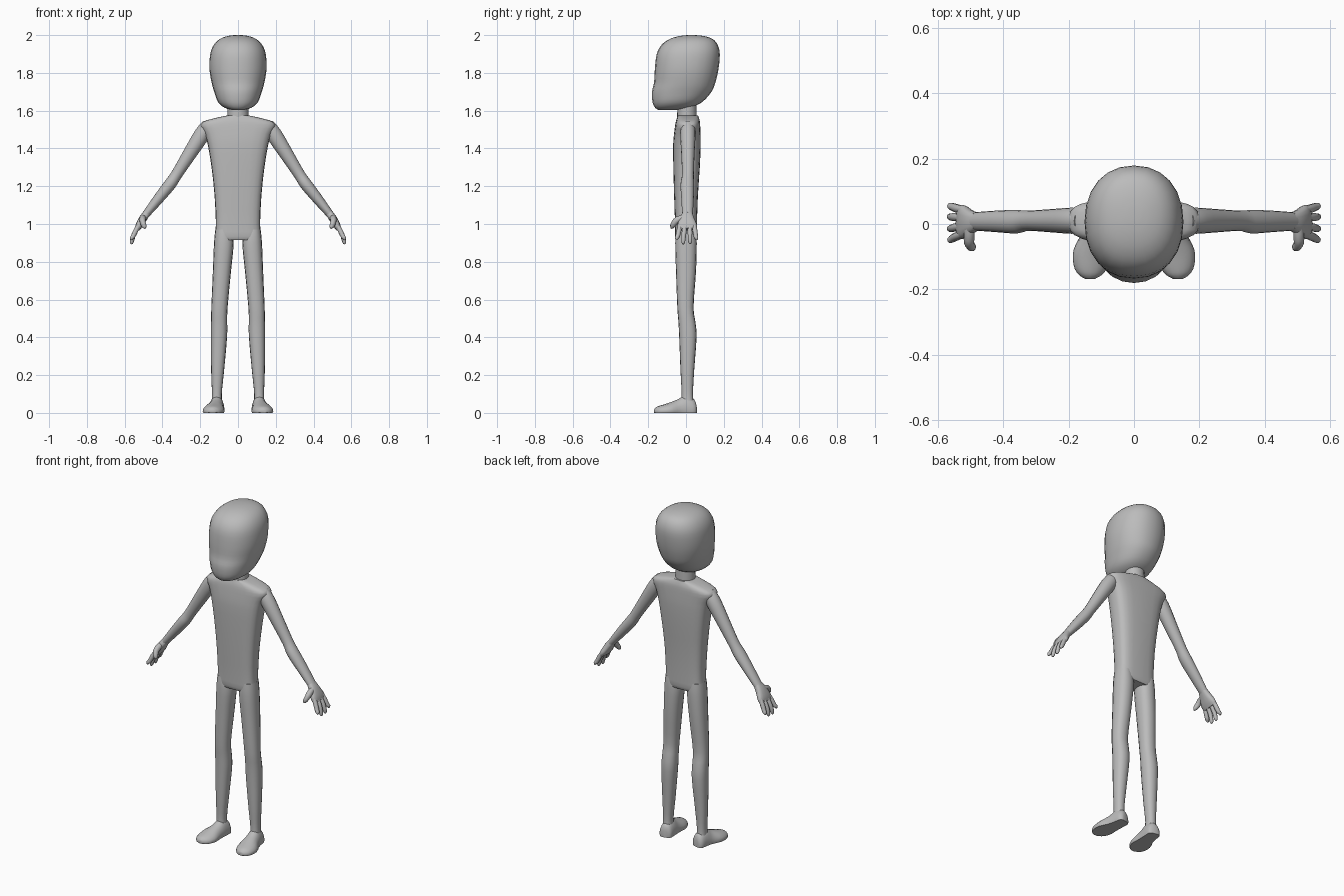
import bpy, bmesh, math
from mathutils import Vector

skin = bpy.data.materials.new("plain_grey")
skin.diffuse_color = (0.5, 0.5, 0.5, 1)


def refine(rings, steps):
    """Catmull-Rom interpolation between neighbouring sections."""
    out = []
    for i in range(len(rings) - 1):
        p0, p1 = rings[max(i - 1, 0)], rings[i]
        p2, p3 = rings[i + 1], rings[min(i + 2, len(rings) - 1)]
        for s in range(steps):
            t = s / steps
            out.append([0.5 * (2 * b + (c - a) * t + (2 * a - 5 * b + 4 * c - d) * t * t
                               + (3 * b - a - 3 * c + d) * t ** 3)
                        for a, b, c, d in zip(p0, p1, p2, p3)])
    return out + [list(rings[-1])]


def loft(name, rings, ref=None, sides=20, n=2.0, steps=3, mirror=False, floor=None):
    """Skin sections (x, y, z, half width, half depth); level ones unless ref is given."""
    rings = refine(rings, steps)
    pts = [Vector(r[:3]) for r in rings]
    bm = bmesh.new()
    loops = []
    for i, r in enumerate(rings):
        u, v = Vector((1, 0, 0)), Vector((0, 1, 0))
        if ref:
            d = (pts[min(i + 1, len(pts) - 1)] - pts[max(i - 1, 0)]).normalized()
            v = Vector(ref)
            v = (v - d * v.dot(d)).normalized()
            u = v.cross(d)
        loop = []
        for k in range(sides):
            t = 2 * math.pi * k / sides
            c, s = math.cos(t), math.sin(t)
            c = math.copysign(abs(c) ** (2 / n), c)
            s = math.copysign(abs(s) ** (2 / n), s)
            p = pts[i] + u * r[3] * c + v * r[4] * s
            if floor is not None:
                p.z = max(p.z, floor)
            loop.append(bm.verts.new(p))
        loops.append(loop)
    for a, b in zip(loops, loops[1:]):
        for k in range(sides):
            m = (k + 1) % sides
            bm.faces.new((a[k], a[m], b[m], b[k]))
    bm.faces.new(loops[0][::-1])
    bm.faces.new(loops[-1])
    bmesh.ops.recalc_face_normals(bm, faces=bm.faces)
    me = bpy.data.meshes.new(name)
    bm.to_mesh(me)
    bm.free()
    me.materials.append(skin)
    ob = bpy.data.objects.new(name, me)
    bpy.context.collection.objects.link(ob)
    if mirror:
        ob.modifiers.new("mirror", 'MIRROR')
    bpy.ops.object.select_all(action='DESELECT')
    ob.select_set(True)
    bpy.context.view_layer.objects.active = ob
    bpy.ops.object.shade_smooth_by_angle(angle=math.radians(50))
    return ob


# head: height, front y, back y, half width
head = [(1.604, -0.145, -0.05, 0.03), (1.615, -0.163, 0.02, 0.07), (1.645, -0.177, 0.085, 0.105),
        (1.70, -0.180, 0.135, 0.126), (1.75, -0.169, 0.156, 0.14), (1.82, -0.165, 0.172, 0.151),
        (1.90, -0.155, 0.179, 0.147), (1.95, -0.128, 0.167, 0.127), (1.98, -0.085, 0.14, 0.095),
        (1.995, -0.035, 0.095, 0.055), (2.0, 0.01, 0.05, 0.02)]
loft("head", [(0, (f + b) / 2, z, w, (b - f) / 2) for z, f, b, w in head], sides=24, n=2.2)

# neck
loft("neck", [(0, 0.005, 1.55, 0.056, 0.052), (0, 0.005, 1.67, 0.054, 0.05)], steps=1)

# torso with sloping shoulders
loft("torso", [(0, 0.0, 0.915, 0.118, 0.05), (0, 0.0, 0.935, 0.122, 0.057), (0, 0.0, 1.0, 0.117, 0.058),
               (0, 0.0, 1.15, 0.124, 0.063), (0, 0.003, 1.3, 0.14, 0.07), (0, 0.005, 1.42, 0.16, 0.073),
               (0, 0.007, 1.48, 0.178, 0.07), (0, 0.009, 1.525, 0.2, 0.066),
               (0, 0.01, 1.55, 0.165, 0.062), (0, 0.01, 1.574, 0.06, 0.054)], n=3.2, steps=2, sides=24)

# legs
loft("legs", [(0.078, 0, 0.97, 0.042, 0.052), (0.075, 0, 0.90, 0.052, 0.057), (0.085, 0, 0.75, 0.048, 0.053),
              (0.098, -0.003, 0.56, 0.043, 0.043), (0.1, 0.005, 0.48, 0.043, 0.045),
              (0.101, 0.01, 0.40, 0.043, 0.046), (0.108, 0.007, 0.22, 0.034, 0.036),
              (0.112, 0.007, 0.10, 0.026, 0.03), (0.112, 0.008, 0.04, 0.03, 0.035)],
     sides=16, mirror=True, n=2.3)

# feet, splayed slightly and flat underneath
loft("feet", [(0.106, 0.054, 0.012, 0.018, 0.03), (0.108, 0.042, 0.012, 0.036, 0.06),
              (0.112, 0.0, 0.012, 0.04, 0.08), (0.118, -0.04, 0.01, 0.045, 0.062),
              (0.128, -0.09, 0.008, 0.058, 0.045), (0.133, -0.13, 0.008, 0.052, 0.033),
              (0.134, -0.155, 0.008, 0.036, 0.024), (0.134, -0.168, 0.008, 0.015, 0.012)],
     ref=(0, 0, 1), sides=16, mirror=True, floor=0.0)

# arms
loft("arms", [(0.155, 0.01, 1.525, 0.035, 0.035), (0.19, 0.01, 1.475, 0.042, 0.04),
              (0.26, 0.01, 1.365, 0.036, 0.035), (0.325, 0.01, 1.262, 0.03, 0.031),
              (0.36, 0.007, 1.21, 0.032, 0.036), (0.42, 0.008, 1.135, 0.028, 0.033),
              (0.488, 0.008, 1.05, 0.02, 0.028)], ref=(0, 1, 0), sides=16, mirror=True)

# palms
loft("palms", [(0.482, 0.008, 1.058, 0.019, 0.027), (0.502, 0.006, 1.03, 0.021, 0.038),
               (0.522, 0.006, 0.995, 0.019, 0.052), (0.534, 0.008, 0.972, 0.013, 0.05)],
     ref=(0, 1, 0), sides=16, mirror=True, n=2.6)

# fingers: base y, tip y, tip height
for i, (y0, y1, z) in enumerate([(-0.03, -0.05, 0.915), (-0.006, -0.015, 0.893),
                                 (0.02, 0.022, 0.895), (0.043, 0.056, 0.915)]):
    path = [(0.522, 0, 1.0, 0.011), (0.541, 0.35, 0.965, 0.013), (0.555, 0.7, 0.935, 0.012),
            (0.563, 0.95, z + 0.01, 0.010), (0.565, 1, z, 0.004)]
    loft(f"finger_{i + 1}", [(x, y0 + (y1 - y0) * t, h, r, r) for x, t, h, r in path],
         ref=(0, 1, 0), sides=10, steps=2, mirror=True)

# thumbs
loft("thumbs", [(0.502, -0.01, 1.035, 0.016, 0.016), (0.505, -0.045, 1.022, 0.018, 0.017),
                (0.503, -0.062, 1.005, 0.016, 0.015), (0.496, -0.072, 0.988, 0.013, 0.013),
                (0.492, -0.078, 0.977, 0.005, 0.005)],
     ref=(1, 0, 0), sides=10, steps=2, mirror=True)
